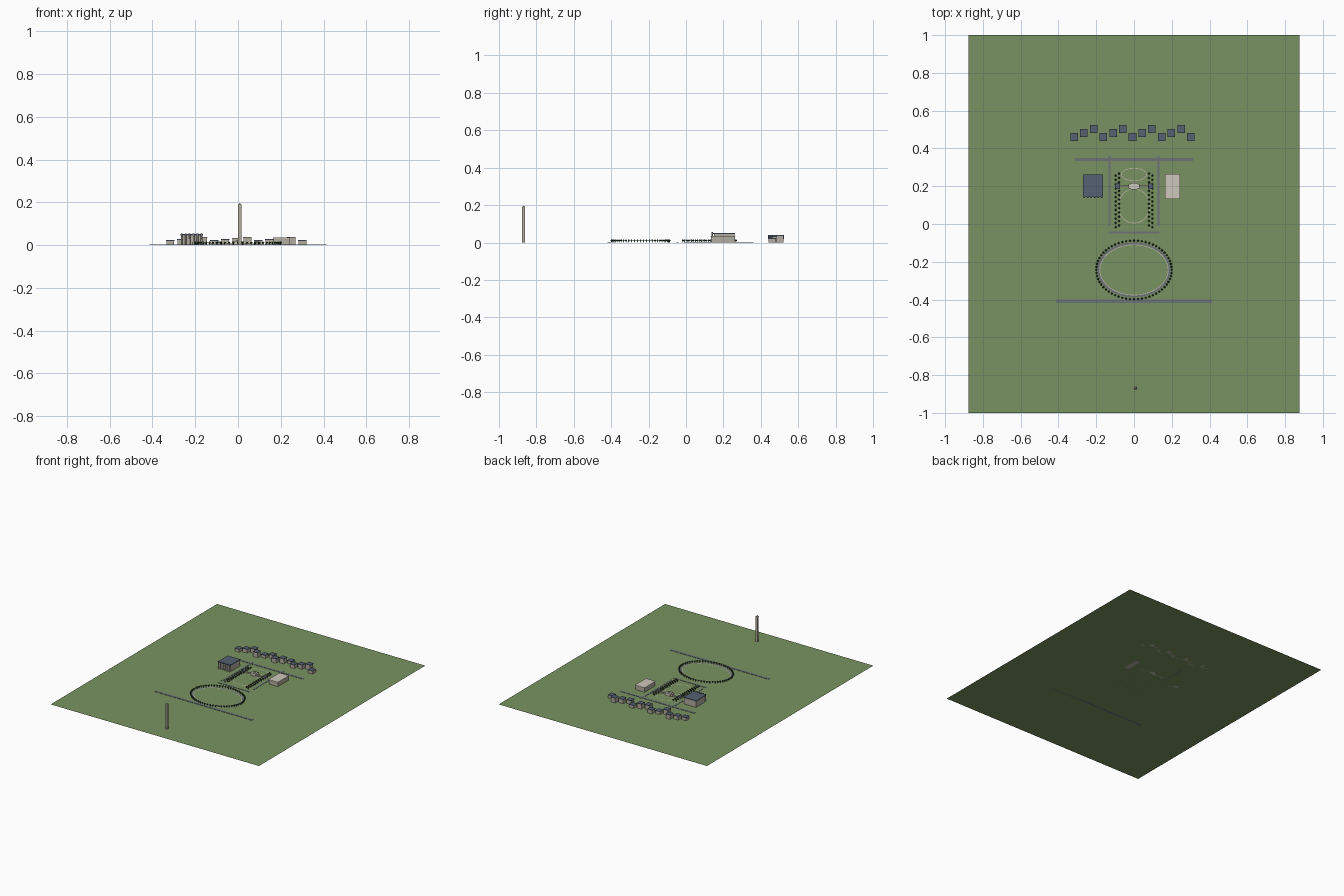
import bpy, bmesh, math
from mathutils import Matrix, Vector

if "Cube" in bpy.data.objects:
    bpy.data.objects.remove(bpy.data.objects["Cube"])


def mat(name, rgb):
    m = bpy.data.materials.new(name)
    m.diffuse_color = (*rgb, 1)
    m.use_nodes = True
    m.node_tree.nodes["Principled BSDF"].inputs["Base Color"].default_value = m.diffuse_color
    return m


GRASS = mat("grass", (0.19, 0.29, 0.12))
ROAD = mat("road", (0.15, 0.17, 0.19))
PATH = mat("path", (0.50, 0.47, 0.38))
STONE = mat("stone", (0.45, 0.42, 0.35))
PALE = mat("pale_stone", (0.62, 0.58, 0.50))
SLATE = mat("slate", (0.09, 0.12, 0.17))
LEAF = mat("leaf", (0.03, 0.06, 0.03))


def finish(name, bm, material):
    me = bpy.data.meshes.new(name)
    bm.to_mesh(me)
    bm.free()
    me.materials.append(material)
    ob = bpy.data.objects.new(name, me)
    bpy.context.collection.objects.link(ob)
    return ob


def boxes(name, items, material):
    """Each item: x centre, y centre, x size, y size, bottom, top."""
    bm = bmesh.new()
    for x, y, sx, sy, z0, z1 in items:
        bmesh.ops.create_cube(bm, size=1, matrix=Matrix.Translation((x, y, (z0 + z1) / 2))
                              @ Matrix.Diagonal((sx, sy, z1 - z0, 1)))
    return finish(name, bm, material)


def cones(name, items, r1, r2, z0, z1, sides, material):
    bm = bmesh.new()
    for x, y in items:
        bmesh.ops.create_cone(bm, cap_ends=True, segments=sides, radius1=r1, radius2=r2,
                              depth=z1 - z0, matrix=Matrix.Translation((x, y, (z0 + z1) / 2)))
    return finish(name, bm, material)


def ring(name, cy, rx, ry, w, z, material, n=64):
    """Flat oval band centred on x = 0."""
    bm = bmesh.new()
    loops = []
    for d in (-w / 2, w / 2):
        loops.append([bm.verts.new(((rx + d) * math.cos(math.tau * i / n),
                                    cy + (ry + d) * math.sin(math.tau * i / n), z))
                      for i in range(n)])
    a, b = loops
    for i in range(n):
        j = (i + 1) % n
        bm.faces.new((a[i], b[i], b[j], a[j]))
    return finish(name, bm, material)


def trees(name, spots):
    bm = bmesh.new()
    for x, y in spots:
        bmesh.ops.create_icosphere(bm, subdivisions=1, radius=0.006,
                                   matrix=Matrix.Translation((x, y, 0.011)))
    finish(name + "_crowns", bm, LEAF)
    cones(name + "_trunks", spots, 0.0015, 0.0015, 0, 0.007, 5, LEAF)


# Lawn
bm = bmesh.new()
bmesh.ops.create_grid(bm, x_segments=1, y_segments=1, size=1,
                      matrix=Matrix.Diagonal((0.877, 1, 1, 1)))
finish("lawn", bm, GRASS)

# Roads
boxes("roads", [
    (0, -0.41, 0.826, 0.018, 0, 0.002),
    (0, -0.045, 0.27, 0.010, 0, 0.002),
    (0, 0.341, 0.626, 0.015, 0, 0.002),
    (-0.129, 0.175, 0.011, 0.37, 0, 0.0015),
    (0.129, 0.175, 0.011, 0.37, 0, 0.0015)], ROAD)

# Oval walks
ring("great_oval_road", -0.243, 0.188, 0.140, 0.010, 0.0015, ROAD)
ring("great_oval_walk", -0.243, 0.181, 0.133, 0.004, 0.002, PATH)
ring("garden_walk", 0.095, 0.083, 0.090, 0.004, 0.002, PATH)
ring("small_garden_walk", 0.262, 0.066, 0.033, 0.004, 0.002, PATH)

# Trees around the oval and in double rows beside the garden
trees("oval_trees", [(0.200 * math.cos(math.tau * i / 60),
                      -0.243 + 0.155 * math.sin(math.tau * i / 60)) for i in range(60)])
rows = []
for side in (-1, 1):
    for i in range(13):
        y = -0.013 + i * 0.0228
        rows += [(side * 0.097, y - 0.004), (side * 0.079, y + 0.006)]
trees("garden_trees", rows)

# Central house: octagonal-ended block, thin arcades, side pavilions
boxes("house_block", [(0, 0.2, 0.036, 0.036, 0, 0.020), (0, 0.2, 0.058, 0.024, 0, 0.016)], PALE)
cones("house_cupola", [(0, 0.2)], 0.008, 0.008, 0.020, 0.025, 8, PALE)
boxes("arcades", [(s * 0.051, 0.2, 0.05, 0.007, 0, 0.008) for s in (-1, 1)], PALE)
boxes("pavilions", [(s * 0.087, 0.2, 0.024, 0.028, 0, 0.013) for s in (-1, 1)], STONE)
boxes("pavilion_roofs", [(s * 0.087, 0.2, 0.026, 0.030, 0.013, 0.016) for s in (-1, 1)], SLATE)

# Left hall with front colonnade
boxes("hall_walls", [(-0.217, 0.205, 0.100, 0.110, 0, 0.046)], STONE)
boxes("hall_roof", [(-0.217, 0.203, 0.106, 0.119, 0.046, 0.052)], SLATE)
columns = [(-0.263 + i * 0.0184, 0.141) for i in range(6)]
cones("hall_columns", columns, 0.004, 0.0035, 0, 0.052, 12, PALE)
boxes("column_caps", [(x, y, 0.009, 0.009, 0.051, 0.055) for x, y in columns], SLATE)

# Right hall
boxes("side_hall", [(0.204, 0.198, 0.074, 0.126, 0, 0.031)], STONE)
boxes("side_hall_roof", [(0.204, 0.198, 0.080, 0.133, 0.031, 0.036)], PALE)

# Staggered row of town houses
walls, roofs = [], []
for i in range(13):
    x, y = -0.317 + i * 0.0515, 0.460 + (i % 3) * 0.0215
    top = 0.020 + (i % 4) * 0.005
    walls.append((x, y, 0.037, 0.038, 0, top))
    roofs.append((x, y, 0.040, 0.041, top, top + 0.004))
boxes("town_house_walls", walls, STONE)
boxes("town_house_roofs", roofs, SLATE)

# Tall column at the front
boxes("tower_shaft", [(0.008, -0.868, 0.015, 0.015, 0, 0.186)], STONE)
boxes("tower_cornice", [(0.008, -0.868, 0.017, 0.017, 0.186, 0.190)], PALE)
cap = cones("tower_cap", [(0, 0)], 0.010, 0.001, 0.190, 0.197, 4, STONE)
cap.location = (0.008, -0.868, 0)
cap.rotation_euler.z = math.pi / 4
